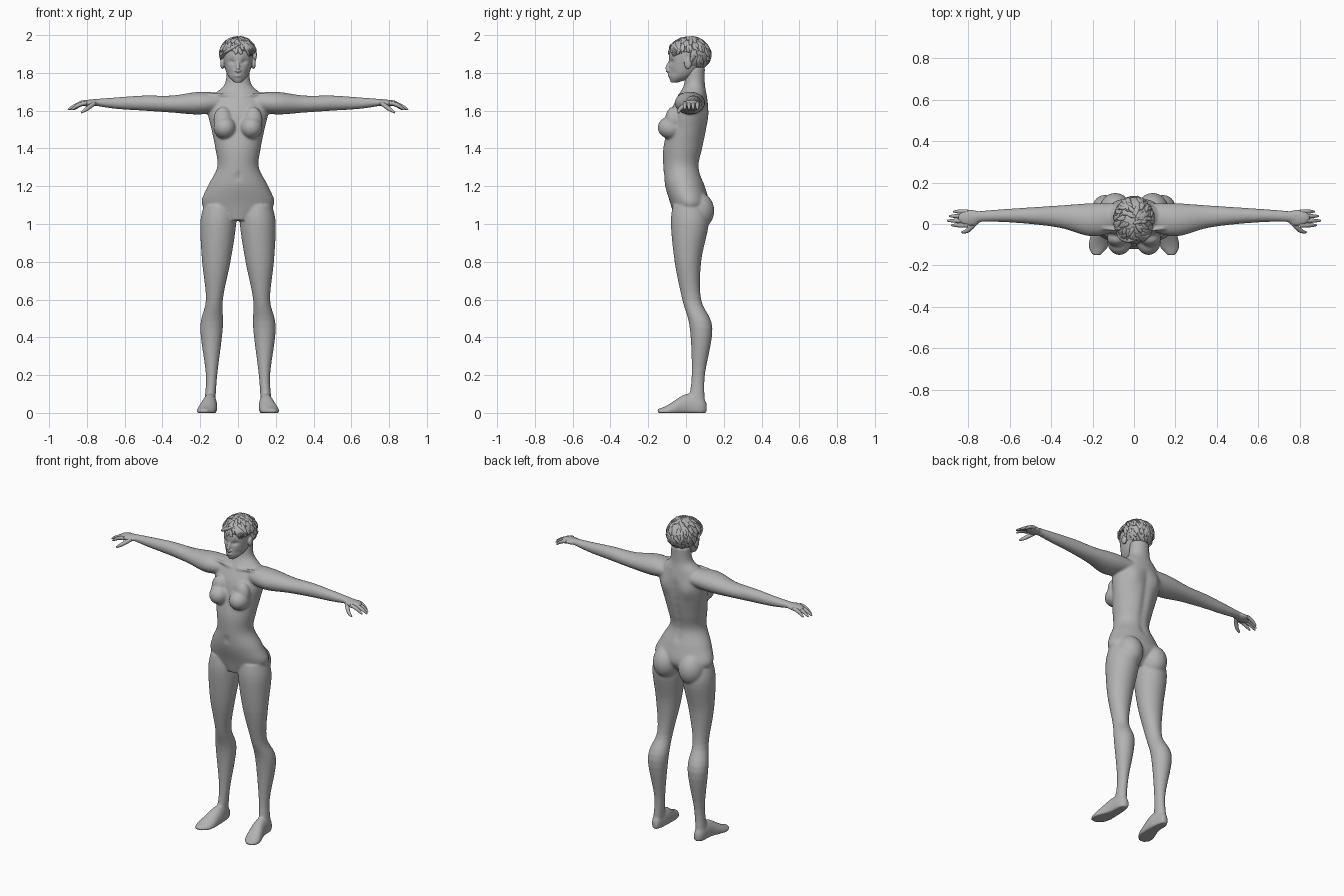
import bpy, bmesh, math, random
from mathutils import Vector, Matrix

random.seed(4)
if "Cube" in bpy.data.objects:
    bpy.data.objects.remove(bpy.data.objects["Cube"])

clay = bpy.data.materials.new("clay_grey")
clay.use_nodes = True
clay.diffuse_color = (0.45, 0.45, 0.45, 1)
clay.node_tree.nodes["Principled BSDF"].inputs["Base Color"].default_value = clay.diffuse_color


def spline(rows, steps=5):
    """Resample rows of numbers with a Catmull-Rom curve."""
    rows = [Vector(row) for row in rows]
    padded = [rows[0]] + rows + [rows[-1]]
    result = []
    for before, start, end, after in zip(padded, padded[1:], padded[2:], padded[3:]):
        for step in range(steps):
            t = step / steps
            bend = (before * 2 - start * 5 + end * 4 - after) * t * t
            twist = (start * 3 - before - end * 3 + after) * t ** 3
            result.append(start + ((end - before) * t + bend + twist) / 2)
    return result + [rows[-1]]


def circle(count):
    angles = [math.tau * i / count for i in range(count)]
    return [(math.cos(angle), math.sin(angle)) for angle in angles]


def skin(bm, rings):
    """Bridge rings of points and cap both ends."""
    rings = [[bm.verts.new(point) for point in ring] for ring in rings]
    for low, high in zip(rings, rings[1:]):
        for i in range(len(low)):
            bm.faces.new((low[i - 1], low[i], high[i], high[i - 1]))
    bm.faces.new(rings[0])
    bm.faces.new(rings[-1])
    return [vert for ring in rings for vert in ring]


def loft(bm, axis, rows):
    """Rows: place on the axis, then low and high bounds on the other two axes."""
    across, over = [i for i in range(3) if i != axis]
    rings = []
    for place, left, right, low, high in spline(rows):
        ring = []
        for c, s in circle(48):
            point = Vector((0, 0, 0))
            point[axis] = place
            point[across] = (left + right + (right - left) * c) / 2
            point[over] = (low + high + (high - low) * s) / 2
            ring.append(point)
        rings.append(ring)
    return skin(bm, rings)


def upright(bm, rows):
    """Symmetric loft along z. Rows: height, half width, front, back."""
    return loft(bm, 2, [(z, -half, half, front, back) for z, half, front, back in rows])


def tube(bm, points, flat=1):
    """Points: x, y, z, radius."""
    points = spline(points)
    rings = []
    for before, point, after in zip(points[:1] + points, points, points[1:] + points[-1:]):
        turn = (after - before).to_3d().to_track_quat('Z', 'Y')
        rings.append([point.to_3d() + turn @ Vector((c, s * flat, 0)) * point[3]
                      for c, s in circle(12)])
    skin(bm, rings)


def ball(bm, centre, size, turn=Matrix.Identity(4), segments=24):
    place = Matrix.Translation(centre) @ turn @ Matrix.Diagonal((*size, 1))
    return bmesh.ops.create_uvsphere(bm, u_segments=segments, v_segments=segments * 3 // 4,
                                     radius=1, matrix=place)["verts"]


def push(verts, centre, size, move):
    """Soft sculpting brush."""
    for vert in verts:
        offset = vert.co - Vector(centre)
        reach = sum((offset[i] / size[i]) ** 2 for i in range(3))
        vert.co += Vector(move) * math.exp(-2 * reach)


def mirror_x(bm):
    copies = bmesh.ops.duplicate(bm, geom=bm.verts[:] + bm.edges[:] + bm.faces[:])["geom"]
    for item in copies:
        if isinstance(item, bmesh.types.BMVert):
            item.co.x *= -1


def finish(name, bm, voxel=0, rounds=0):
    bmesh.ops.recalc_face_normals(bm, faces=bm.faces[:])
    mesh = bpy.data.meshes.new(name)
    bm.to_mesh(mesh)
    bm.free()
    mesh.materials.append(clay)
    mesh.polygons.foreach_set("use_smooth", [True] * len(mesh.polygons))
    item = bpy.data.objects.new(name, mesh)
    bpy.context.collection.objects.link(item)
    if voxel:
        blend = item.modifiers.new("blend", 'REMESH')
        blend.mode, blend.voxel_size, blend.use_smooth_shade = 'VOXEL', voxel, True
        soften = item.modifiers.new("soften", 'SMOOTH')
        soften.factor, soften.iterations = 0.5, rounds


# Leg
bm = bmesh.new()
loft(bm, 2, [(1.1, .02, .18, -.07, .1), (1, .01, .2, -.08, .12), (.8, .04, .19, -.06, .08),
             (.6, .08, .17, -.02, .08), (.45, .08, .2, .02, .14), (.2, .11, .17, .03, .1),
             (.05, .12, .18, .01, .1)])
# Foot with a flat sole
foot = loft(bm, 1, [(.11, .13, .16, 0, .05), (.08, .12, .18, -.03, .09), (0, .11, .19, -.03, .1),
                    (-.1, .12, .22, -.03, .04), (-.15, .16, .2, 0, .02)])
for vert in foot:
    vert.co.z = max(vert.co.z, 0)
# Arm and palm
loft(bm, 0, [(.07, -.03, .1, 1.6, 1.69), (.2, -.06, .1, 1.58, 1.7), (.35, -.02, .09, 1.59, 1.68),
             (.5, 0, .08, 1.6, 1.68), (.65, .01, .07, 1.61, 1.67), (.78, .01, .06, 1.63, 1.66)])
ball(bm, (.79, .03, 1.64), (.06, .04, .018))
# Chest and seat masses
ball(bm, (.07, -.08, 1.51), (.06, .07, .06))
ball(bm, (.08, -.07, 1.55), (.05, .04, .07))
ball(bm, (.09, .06, 1.07), (.08, .09, .1))
mirror_x(bm)
# Torso and neck, with spine groove, shoulder blades, navel and collarbones
torso = upright(bm, [(1.02, .08, -.06, .06), (1.1, .19, -.08, .12), (1.2, .16, -.11, .1),
                     (1.3, .11, -.12, .07), (1.4, .12, -.12, .09), (1.5, .14, -.1, .11),
                     (1.6, .16, -.08, .12), (1.68, .13, -.04, .11), (1.74, .07, -.01, .1),
                     (1.83, .06, 0, .1)])
for i in range(8):
    push(torso, (0, .1, 1.25 + i * .05), (.03, .06, .04), (0, -.01, 0))
push(torso, (0, -.12, 1.25), (.02, .05, .02), (0, .01, 0))
for side in (-1, 1):
    push(torso, (side * .08, .1, 1.57), (.05, .08, .07), (0, .01, 0))
    tube(bm, [(side * .02, -.04, 1.68, .007), (side * .15, -.02, 1.69, .007)])
finish("body", bm, .0065, 7)

# Fingers and thumb
bm = bmesh.new()
for i, tip in enumerate((.87, .89, .9, .88)):
    steps = [(t, .8 + (tip - .8) * t) for t in (0, .3, .6, .9, 1)]
    tube(bm, [(x, .06 - .022 * i, 1.64 - .035 * t * t, .011 - .007 * t ** 4) for t, x in steps])
tube(bm, [(.76, .01, 1.64, .012), (.8, -.03, 1.61, .011), (.83, -.04, 1.59, .005)])
mirror_x(bm)
finish("fingers", bm)

# Head with eyes, ears and brows
bm = bmesh.new()
skull = upright(bm, [(1.75, .02, -.08, -.04), (1.78, .05, -.09, .04), (1.83, .07, -.09, .09),
                     (1.9, .08, -.09, .11), (1.95, .07, -.07, .1), (1.98, .04, -.03, .06)])
for side in (-1, 1):
    push(skull, (side * .033, -.08, 1.86), (.022, .04, .016), (0, .014, 0))
    push(skull, (side * .045, -.07, 1.8), (.02, .04, .02), (0, .005, 0))
    ball(bm, (side * .032, -.058, 1.857), (.016, .014, .011))
    ball(bm, (side * .01, -.09, 1.811), (.008, .01, .007))
    ball(bm, (side * .083, .01, 1.85), (.011, .02, .03))
    tube(bm, [(side * .012, -.083, 1.877, .004), (side * .05, -.065, 1.877, .005)])
# Nose and lips
tube(bm, [(0, -.08, 1.87, .007), (0, -.1, 1.82, .011), (0, -.085, 1.806, .009)])
for z in (1.792, 1.782):
    ball(bm, (0, -.085, z), (.021, .011, .005))
finish("head", bm, .0035, 4)

# Cropped hair cap, drawn back from the face below the hairline
bm = bmesh.new()
centre, radii = Vector((0, .02, 1.9)), Vector((.095, .11, .09))
for vert in ball(bm, centre, radii, segments=48):
    if vert.co.z < 1.915:
        vert.co.y = max(vert.co.y, .02)


def on_cap(angle, height):
    reach = math.sqrt(1 - height * height)
    return Vector((reach * math.cos(angle), reach * math.sin(angle), height))


# Layered locks lying along the cap
for i in range(200):
    unit = on_cap(random.uniform(0, math.tau), random.uniform(-.75, .98))
    place = centre + unit * radii
    if place.z < 1.84 or place.z < 1.915 and place.y < .03:
        continue
    normal = Vector([unit[i] / radii[i] for i in range(3)]).normalized()
    around = Vector((0, 0, 1)).cross(normal).normalized()
    along = normal.cross(around) + around * random.uniform(-.9, .3)
    along = (along + normal * random.uniform(-.1, .05)).normalized()
    edge = along.cross(normal).normalized()
    turn = Matrix((edge, along.cross(edge), along)).transposed().to_4x4()
    ball(bm, place, (.011, .006, random.uniform(.02, .03)), turn, 8)
# Fringe swept to both sides, fuller on the right
for i in range(6):
    for sweep, drop in ((-1.4, .08), (.8, .04)):
        path = []
        for t in (0, .3, .6, 1):
            place = centre + on_cap(-1.2 + (sweep - .1 * i) * t, .75 - .7 * t - drop * i * t) * radii
            path.append((*place, .003 + .01 * math.sin(math.pi * t)))
        tube(bm, path, .6)
finish("hair", bm)
